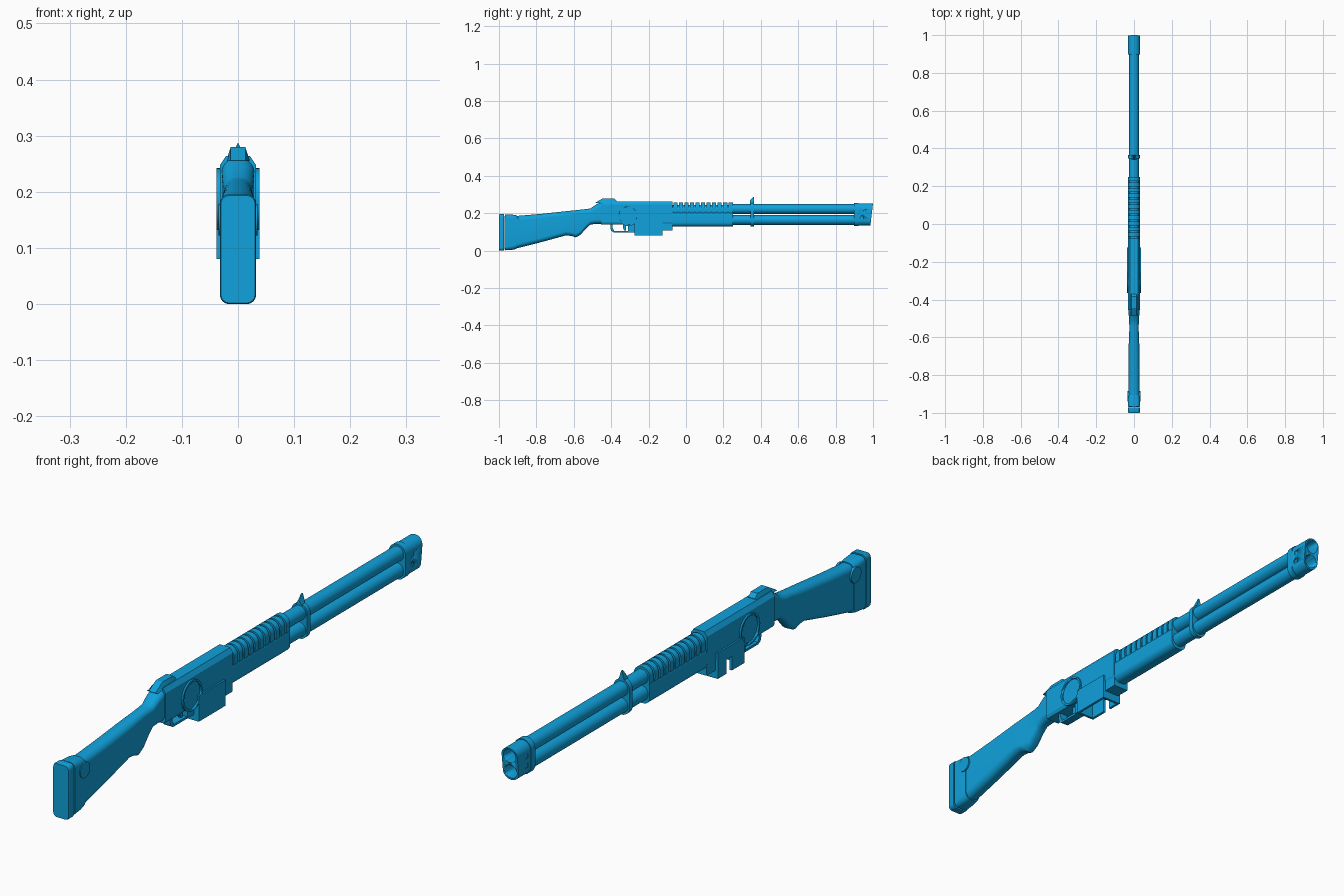
import bpy, bmesh, math
from mathutils import Matrix

if "Cube" in bpy.data.objects:
    bpy.data.objects.remove(bpy.data.objects["Cube"])

BLUE = bpy.data.materials.new("bright_blue")
BLUE.diffuse_color = (0.005, 0.36, 0.72, 1)
BLUE.use_nodes = True
BLUE.node_tree.nodes["Principled BSDF"].inputs["Base Color"].default_value = BLUE.diffuse_color


def finish(name, bm, angle=35):
    bmesh.ops.recalc_face_normals(bm, faces=bm.faces)
    me = bpy.data.meshes.new(name)
    bm.to_mesh(me)
    bm.free()
    ob = bpy.data.objects.new(name, me)
    bpy.context.collection.objects.link(ob)
    me.materials.append(BLUE)
    bpy.ops.object.select_all(action='DESELECT')
    ob.select_set(True)
    bpy.context.view_layer.objects.active = ob
    bpy.ops.object.shade_smooth_by_angle(angle=math.radians(angle))
    return ob


def rounded(z0, z1, hw, r, n=8):
    """Rounded rectangle outline in x and z."""
    pts = []
    for k, (sx, cz) in enumerate([(1, z1 - r), (-1, z1 - r), (-1, z0 + r), (1, z0 + r)]):
        for i in range(n + 1):
            a = math.pi / 2 * (k + i / n)
            pts.append((sx * (hw - r) + r * math.cos(a), cz + r * math.sin(a)))
    return pts


def loft(name, sections, angle=35):
    """Skin a list of (y, outline) rings along the gun."""
    bm = bmesh.new()
    rings = [[bm.verts.new((x, y, z)) for x, z in pts] for y, pts in sections]
    n = len(rings[0])
    for a, b in zip(rings, rings[1:]):
        for i in range(n):
            j = (i + 1) % n
            bm.faces.new((a[i], a[j], b[j], b[i]))
    bm.faces.new(rings[0])
    bm.faces.new(rings[-1])
    bmesh.ops.remove_doubles(bm, verts=bm.verts, dist=1e-6)
    return finish(name, bm, angle)


def bar(name, y0, y1, z0, z1, hw, r):
    return loft(name, [(y0, rounded(z0, z1, hw, r)), (y1, rounded(z0, z1, hw, r))])


def prism(name, profile, x0, x1):
    """Side profile in y and z, extruded across x."""
    bm = bmesh.new()
    f = bm.faces.new([bm.verts.new((x0, y, z)) for y, z in profile])
    ext = bmesh.ops.extrude_face_region(bm, geom=[f])
    bmesh.ops.translate(bm, vec=(x1 - x0, 0, 0),
                        verts=[v for v in ext["geom"] if isinstance(v, bmesh.types.BMVert)])
    return finish(name, bm)


def box(name, x0, x1, y0, y1, z0, z1):
    return prism(name, [(y0, z0), (y1, z0), (y1, z1), (y0, z1)], x0, x1)


def cylinder(name, axis, loc, r, length, n=32):
    bm = bmesh.new()
    rot = Matrix.Rotation(math.pi / 2, 4, 'X' if axis == 'y' else 'Y')
    bmesh.ops.create_cone(bm, cap_ends=True, segments=n, radius1=r, radius2=r,
                          depth=length, matrix=Matrix.Translation(loc) @ rot)
    return finish(name, bm)


def cut(ob, cutter):
    m = ob.modifiers.new("cut", 'BOOLEAN')
    m.operation, m.object, m.solver = 'DIFFERENCE', cutter, 'EXACT'
    bpy.context.view_layer.objects.active = ob
    bpy.ops.object.modifier_apply(modifier=m.name)
    bpy.data.objects.remove(cutter)


# Stock with grip, lofted from butt to wrist: y, bottom, top, half width
STOCK = [(-0.97, 0.006, 0.186, 0.029), (-0.90, 0.014, 0.186, 0.029), (-0.78, 0.044, 0.196, 0.029),
         (-0.64, 0.082, 0.211, 0.028), (-0.61, 0.078, 0.214, 0.027), (-0.59, 0.071, 0.216, 0.026),
         (-0.565, 0.084, 0.219, 0.025), (-0.535, 0.118, 0.222, 0.025), (-0.51, 0.140, 0.226, 0.026),
         (-0.48, 0.143, 0.247, 0.028), (-0.45, 0.143, 0.261, 0.029)]
loft("stock", [(y, rounded(a, b, w, w * 0.85)) for y, a, b, w in STOCK], 40)

# Butt pad and butt cap
loft("butt_pad", [(-1.0, rounded(0.002, 0.193, 0.030, 0.014)),
                  (-0.996, rounded(0, 0.195, 0.032, 0.016)),
                  (-0.972, rounded(0, 0.195, 0.032, 0.016))])
loft("butt_cap", [(-0.967, rounded(0.002, 0.193, 0.032, 0.018)),
                  (-0.925, rounded(0.005, 0.192, 0.032, 0.022)),
                  (-0.905, rounded(0.010, 0.189, 0.031, 0.024))])
cylinder("butt_disc", 'x', (0, -0.912, 0.150), 0.028, 0.070)

# Receiver with chamfered top edges
SECTION = [(0.021, 0.264), (0.032, 0.248), (0.032, 0.150), (0.026, 0.139)]
SECTION += [(-x, z) for x, z in reversed(SECTION)]
loft("receiver", [(-0.455, SECTION), (-0.073, SECTION)], 20)


# Rear sight block, tapered towards the top
def sight_section(top):
    return [(-0.021, 0.255), (0.021, 0.255), (0.013, top), (-0.013, top)]


loft("rear_sight", [(-0.485, sight_section(0.256)), (-0.445, sight_section(0.280)),
                    (-0.385, sight_section(0.280)), (-0.370, sight_section(0.266))], 20)

# Raised rings and recessed discs on both receiver sides
for s, side in ((1, "right"), (-1, "left")):
    ring = cylinder("side_ring_" + side, 'x', (s * 0.033, -0.31, 0.187), 0.055, 0.010, 48)
    cut(ring, cylinder("ring_cutter", 'x', (s * 0.037, -0.31, 0.187), 0.048, 0.010, 48))

# Open-bottomed magazine housing, notched on the left
box("housing_right", 0.029, 0.038, -0.275, -0.125, 0.08, 0.172)
prism("housing_left", [(-0.275, 0.08), (-0.205, 0.08), (-0.205, 0.13), (-0.175, 0.13),
                       (-0.175, 0.08), (-0.125, 0.08), (-0.125, 0.172), (-0.275, 0.172)],
      -0.038, -0.029)
box("housing_rear_wall", -0.03, 0.03, -0.275, -0.266, 0.08, 0.145)
box("housing_front_wall", -0.03, 0.03, -0.134, -0.125, 0.08, 0.145)
box("housing_lip", -0.030, 0.030, -0.126, -0.073, 0.109, 0.150)

# Trigger guard and trigger
prism("trigger_guard", [(-0.272, 0.098), (-0.388, 0.098), (-0.400, 0.106), (-0.404, 0.120),
                        (-0.404, 0.145), (-0.392, 0.145), (-0.392, 0.122), (-0.384, 0.106),
                        (-0.272, 0.106)], -0.015, 0.015)
prism("trigger", [(-0.335, 0.145), (-0.338, 0.122), (-0.330, 0.107), (-0.322, 0.107),
                  (-0.320, 0.145)], -0.006, 0.006)
box("trigger_block", -0.018, 0.018, -0.31, -0.27, 0.10, 0.145)

# Pump grip: solid core with ribs around its upper half
bar("pump_grip", -0.074, 0.25, 0.128, 0.215, 0.031, 0.024)
bar("pump_core", -0.074, 0.25, 0.18, 0.244, 0.026, 0.025)
RIBS = 11
for i in range(RIBS):
    y = -0.074 + i * 0.324 / RIBS
    bar("grip_rib_%d" % i, y + 0.008, y + 0.324 / RIBS, 0.18, 0.258, 0.031, 0.030)

# Barrel and magazine tube
cylinder("barrel", 'y', (0, 0.575, 0.223), 0.026, 0.67)
cylinder("magazine_tube", 'y', (0, 0.575, 0.164), 0.026, 0.67)

# Barrel band with the front sight blade
bar("barrel_band", 0.346, 0.364, 0.130, 0.256, 0.031, 0.030)
loft("front_sight", [(0.342, [(-0.012, 0.25), (0.012, 0.25), (0.002, 0.268), (-0.002, 0.268)]),
                     (0.358, [(-0.012, 0.25), (0.012, 0.25), (0.0015, 0.286), (-0.0015, 0.286)]),
                     (0.364, [(-0.012, 0.25), (0.012, 0.25), (0.0015, 0.286), (-0.0015, 0.286)])], 20)

# Muzzle block with a raked face, two bores and side slots
muzzle = bar("muzzle_block", 0.915, 1.0, 0.134, 0.253, 0.031, 0.030)
for v in muzzle.data.vertices:
    if v.co.y > 0.98:
        v.co.y -= (0.253 - v.co.z) * 0.12
for z in (0.223, 0.165):
    cut(muzzle, cylinder("bore_cutter", 'y', (0, 0.98, z), 0.0245, 0.1))
for z in (0.210, 0.176):
    for s in (1, -1):
        cut(muzzle, box("slot_cutter", s * 0.029, s * 0.04, 0.935, 0.950, z - 0.008, z + 0.008))
bar("muzzle_band", 0.898, 0.922, 0.131, 0.256, 0.033, 0.032)
